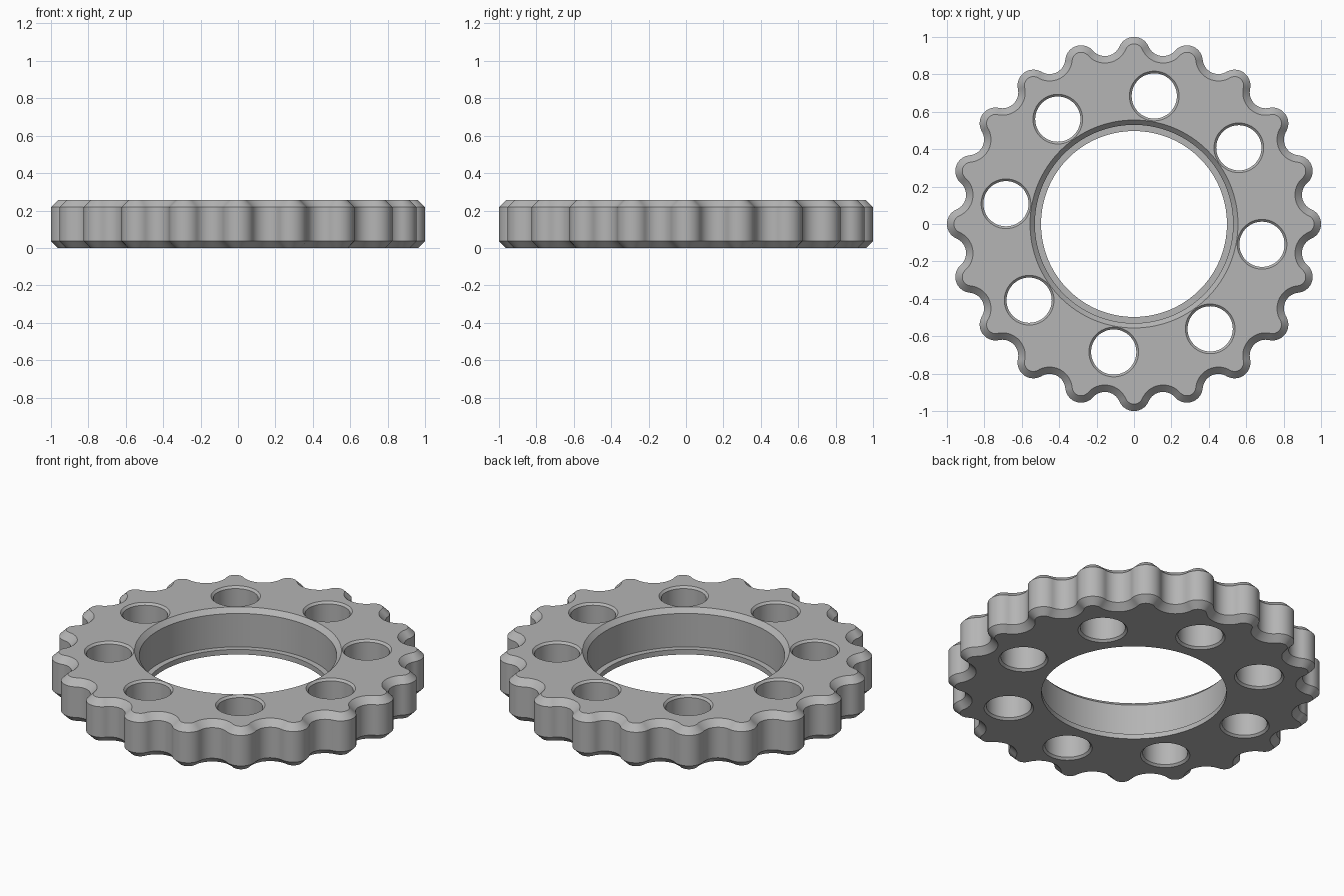
import bpy, bmesh
from math import sin, cos, pi, atan2, radians
from mathutils import Vector

if "Cube" in bpy.data.objects:
    bpy.data.objects.remove(bpy.data.objects["Cube"], do_unlink=True)

HEIGHT, CHAMFER = 0.255, 0.037
LOBES, HOLES = 20, 8
TIP, VALLEY = 1.0, 0.91      # outline radii at lobe tips and valleys
LOBE_R = 0.085               # rounding radius of each lobe
ARC = 10                     # segments per arc

metal = bpy.data.materials.new("plain_grey")
metal.use_nodes = True
grey = (0.46, 0.46, 0.46, 1)
metal.diffuse_color = grey
metal.node_tree.nodes["Principled BSDF"].inputs["Base Color"].default_value = grey


def polar(r, a):
    return Vector((r * cos(a), r * sin(a), 0))


def scallop(inset):
    """Outline of tangent convex and concave arcs, offset inwards by inset."""
    half = pi / LOBES
    lobe = polar(TIP - LOBE_R, 0)
    # find the valley radius that makes both arcs tangent
    low, high = 0.01, 0.3
    for _ in range(40):
        mid = (low + high) / 2
        gap = (polar(VALLEY + mid, half) - lobe).length - LOBE_R - mid
        low, high = (mid, high) if gap > 0 else (low, mid)
    dip = polar(VALLEY + low, half)
    toward = dip - lobe
    turn = atan2(toward.y, toward.x)
    piece = [lobe + polar(LOBE_R - inset, turn * i / ARC) for i in range(ARC + 1)]
    start, end = turn + pi, half + pi
    piece += [dip + polar(low + inset, start + (end - start) * i / ARC)
              for i in range(1, ARC + 1)]
    # mirror the half lobe, then repeat it around the ring
    mirrored = [Vector((p.x, -p.y, 0)) for p in reversed(piece[1:])]
    unit = mirrored[1:] + piece
    points = []
    for k in range(LOBES):
        a = 2 * half * k
        points += [Vector((p.x * cos(a) - p.y * sin(a),
                           p.x * sin(a) + p.y * cos(a), 0)) for p in unit]
    return points


def add_stack(bm, outlines):
    """Closed solid through a stack of (outline, z) loops."""
    loops = [[bm.verts.new((p.x, p.y, z)) for p in pts] for pts, z in outlines]
    for a, b in zip(loops, loops[1:]):
        n = len(a)
        for i in range(n):
            j = (i + 1) % n
            bm.faces.new((a[i], a[j], b[j], b[i]))
    bm.faces.new(loops[0][::-1])
    bm.faces.new(loops[-1])


def circle(r, n, centre):
    return [centre + polar(r, 2 * pi * i / n) for i in range(n)]


def make_object(name, bm):
    bmesh.ops.recalc_face_normals(bm, faces=bm.faces)
    mesh = bpy.data.meshes.new(name)
    bm.to_mesh(mesh)
    bm.free()
    mesh.materials.append(metal)
    obj = bpy.data.objects.new(name, mesh)
    bpy.context.collection.objects.link(obj)
    return obj


# Scalloped body with chamfered rims
bm = bmesh.new()
add_stack(bm, [(scallop(CHAMFER), 0), (scallop(0), CHAMFER),
               (scallop(0), HEIGHT - CHAMFER), (scallop(CHAMFER), HEIGHT)])
body = make_object("scalloped_ring", bm)

# Centre bore: chamfered seat above a narrow bottom lip
bm = bmesh.new()
bore = [(0.497, -0.1), (0.497, 0.03), (0.53, 0.03), (0.53, HEIGHT - 0.027),
        (0.556, HEIGHT), (0.556, HEIGHT + 0.1)]
add_stack(bm, [(circle(r, 128, Vector()), z) for r, z in bore])
bore_cutter = make_object("bore_cutter", bm)

# Ring of through holes, chamfered at both ends
bm = bmesh.new()
hole = [(0.133, -0.1), (0.133, 0), (0.121, 0.012), (0.121, HEIGHT - 0.012),
        (0.133, HEIGHT), (0.133, HEIGHT + 0.1)]
for k in range(HOLES):
    centre = polar(0.693, radians(-9) + 2 * pi * k / HOLES)
    add_stack(bm, [(circle(r, 48, centre), z) for r, z in hole])
hole_cutter = make_object("hole_cutter", bm)

# Cut the openings and remove the cutters
bpy.ops.object.select_all(action="DESELECT")
body.select_set(True)
bpy.context.view_layer.objects.active = body
for cutter in (bore_cutter, hole_cutter):
    cutter.hide_render = True
    mod = body.modifiers.new(cutter.name, "BOOLEAN")
    mod.operation = "DIFFERENCE"
    mod.solver = "EXACT"
    mod.object = cutter
    bpy.ops.object.modifier_apply(modifier=mod.name)
    bpy.data.objects.remove(cutter, do_unlink=True)

bpy.ops.object.shade_smooth_by_angle(angle=radians(30))
